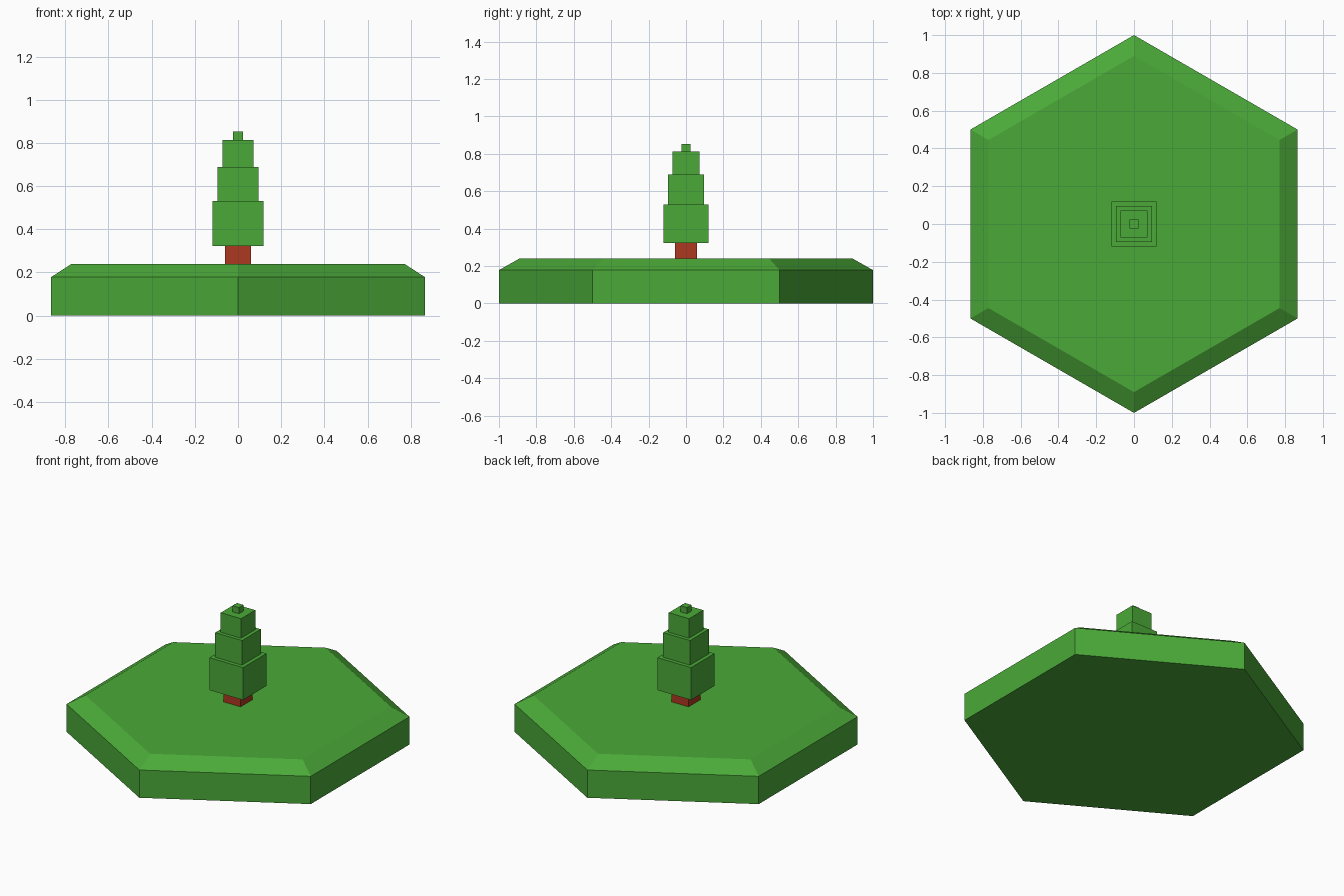
import bpy, bmesh, math

if "Cube" in bpy.data.objects:
    bpy.data.objects.remove(bpy.data.objects["Cube"])


def material(name, color):
    m = bpy.data.materials.new(name)
    m.diffuse_color = (*color, 1)
    m.use_nodes = True
    m.node_tree.nodes["Principled BSDF"].inputs["Base Color"].default_value = m.diffuse_color
    return m


grass = material("grass_green", (0.07, 0.40, 0.04, 1)[:3])
leaf = material("leaf_green", (0.07, 0.40, 0.04))
bark = material("bark_red", (0.42, 0.04, 0.015))


def stack(name, sides, start, rings, mat):
    """Closed faceted solid from (radius, z) rings."""
    bm = bmesh.new()
    loops = [[bm.verts.new((r * math.cos(start + i * math.tau / sides),
                            r * math.sin(start + i * math.tau / sides), z))
              for i in range(sides)] for r, z in rings]
    bm.faces.new(loops[0][::-1])
    bm.faces.new(loops[-1])
    for lo, hi in zip(loops, loops[1:]):
        for i in range(sides):
            j = (i + 1) % sides
            bm.faces.new((lo[i], lo[j], hi[j], hi[i]))
    mesh = bpy.data.meshes.new(name)
    bm.to_mesh(mesh)
    bm.free()
    mesh.materials.append(mat)
    obj = bpy.data.objects.new(name, mesh)
    bpy.context.collection.objects.link(obj)
    return obj


def block(name, half, z0, z1, mat):
    r = half * math.sqrt(2)
    return stack(name, 4, math.pi / 4, [(r, z0), (r, z1)], mat)


# Hexagonal ground tile with sloped rim
stack("ground_tile", 6, math.pi / 2, [(1, 0), (1, 0.178), (0.89, 0.24)], grass)

# Tree: trunk and shrinking foliage blocks
block("trunk", 0.06, 0.24, 0.322, bark)
tiers = [(0.119, 0.322, 0.53), (0.095, 0.53, 0.688),
         (0.072, 0.688, 0.813), (0.023, 0.813, 0.852)]
for n, (half, z0, z1) in enumerate(tiers, 1):
    block(f"foliage_{n}", half, z0, z1, leaf)
